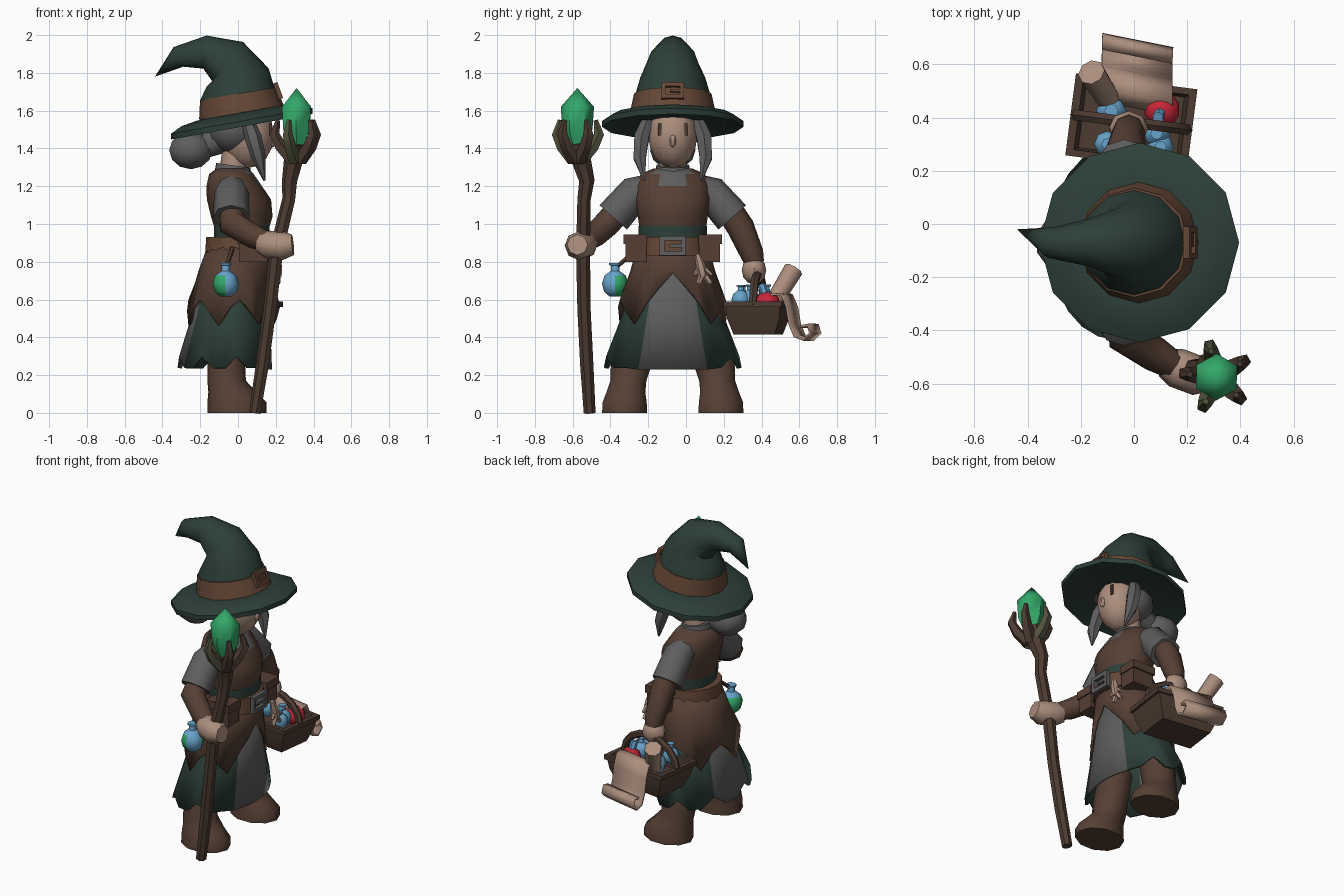
import bpy, bmesh, math
from mathutils import Vector, Matrix

if "Cube" in bpy.data.objects:
    bpy.data.objects.remove(bpy.data.objects["Cube"])

CY = -0.07  # body centre line in y; the figure faces +x


def material(name, *rgb):
    m = bpy.data.materials.new(name)
    m.diffuse_color = (*rgb, 1)
    m.use_nodes = True
    m.node_tree.nodes["Principled BSDF"].inputs["Base Color"].default_value = m.diffuse_color
    return m


GREEN = material("dark green cloth", .026, .050, .040)
BROWN = material("brown leather", .092, .050, .034)
TAN = material("belt brown", .130, .063, .037)
WOOD = material("dark wood", .074, .044, .031)
GREY = material("grey cloth", .112, .112, .115)
SKIN = material("skin and paper", .41, .27, .205)
BLUE = material("blue glass", .14, .37, .60)
RED = material("red glass", .58, .02, .04)
GEM = material("crystal green", .033, .39, .14)
MOSS = material("mossy wood", .085, .085, .045)


def finish(name, bm, mat):
    bmesh.ops.remove_doubles(bm, verts=bm.verts, dist=1e-5)
    bmesh.ops.recalc_face_normals(bm, faces=bm.faces)
    me = bpy.data.meshes.new(name)
    bm.to_mesh(me)
    bm.free()
    me.materials.append(mat)
    ob = bpy.data.objects.new(name, me)
    bpy.context.collection.objects.link(ob)
    return ob


def loft(name, rings, mat, cap=True):
    bm = bmesh.new()
    vs = [[bm.verts.new(p) for p in r] for r in rings]
    n = len(rings[0])
    for a, b in zip(vs, vs[1:]):
        for i in range(n):
            bm.faces.new((a[i], a[(i + 1) % n], b[(i + 1) % n], b[i]))
    if cap:
        bm.faces.new(vs[0])
        bm.faces.new(vs[-1])
    return finish(name, bm, mat)


def ring(cx, cy, z, rx, ry, n=16, slope=0, start=0, hem=None):
    out = []
    for i in range(n):
        a = start + 2 * math.pi * i / n
        x = rx * math.cos(a)
        out.append((cx + x, cy + ry * math.sin(a), z + slope * x + (hem(i) if hem else 0)))
    return out


def tube(name, pts, mat, n=8, ref=None):
    """pts: (x, y, z, radius) along the path"""
    ps = [Vector(p[:3]) for p in pts]
    d = ps[-1] - ps[0]
    ref = Vector(ref) if ref else min((Vector(v) for v in ((1, 0, 0), (0, 1, 0), (0, 0, 1))), key=lambda v: abs(v.dot(d)))
    rings = []
    for k, p in enumerate(ps):
        t = (ps[min(k + 1, len(ps) - 1)] - ps[max(k - 1, 0)]).normalized()
        u = t.cross(ref).normalized()
        v = t.cross(u)
        rings.append([p + pts[k][3] * (u * math.cos(2 * math.pi * i / n) + v * math.sin(2 * math.pi * i / n)) for i in range(n)])
    return loft(name, rings, mat)


def ball(name, c, r, mat, u=12, v=8):
    bm = bmesh.new()
    bmesh.ops.create_uvsphere(bm, u_segments=u, v_segments=v, radius=1, matrix=Matrix.Translation(c) @ Matrix.Diagonal((*r, 1)))
    return finish(name, bm, mat)


def boxes(name, items, mat, loc=(0, 0, 0), rot=(0, 0, 0)):
    bm = bmesh.new()
    for c, s in items:
        bmesh.ops.create_cube(bm, size=1, matrix=Matrix.Translation(c) @ Matrix.Diagonal((*s, 1)))
    ob = finish(name, bm, mat)
    ob.location, ob.rotation_euler = loc, rot
    return ob


def buckle(name, loc, w, h, t, mat, tilt=0):
    boxes(name, [((0, s * (w - t) / 2, 0), (.025, t, h)) for s in (-1, 1)]
          + [((0, 0, s * (h - t) / 2), (.025, w - 2 * t, t)) for s in (-1, 1)]
          + [((0, w * .12, 0), (.02, w * .5, t * .7))], mat, loc, (0, tilt, 0))


def paint(ob, mat, rule):
    ob.data.materials.append(mat)
    for p in ob.data.polygons:
        if rule(p.center):
            p.material_index = len(ob.data.materials) - 1


def thicken(ob, t):
    m = ob.modifiers.new("thickness", "SOLIDIFY")
    m.thickness = t


# Hat: bent cone, drooping tilted brim, band and buckle
tube("hat_cone", [(.02, CY, 1.565, .225), (0, CY, 1.68, .2), (-.003, CY, 1.775, .172), (-.055, CY, 1.86, .132),
                  (-.175, CY, 1.91, .088), (-.315, CY, 1.885, .058), (-.44, CY + .05, 1.78, 0)], GREEN, 12)
loft("hat_brim", [ring(.02, CY, z, r, r, 12, .18) for r, z in
                  ((.15, 1.58), (.24, 1.59), (.32, 1.575), (.375, 1.545), (.375, 1.515), (.3, 1.53), (.2, 1.54))], GREEN)
tube("hat_band", [(.018, CY, 1.59, .227), (.001, CY, 1.69, .205)], TAN, 12)
buckle("hat_buckle", (.212, CY, 1.705), .12, .09, .022, TAN, -.35)

# Head, neck, face and hair
ball("head", (.05, CY, 1.47), (.14, .13, .175), SKIN)
tube("neck", [(-.03, CY, 1.22, .075), (-.01, CY, 1.42, .07)], SKIN)
ball("nose", (.185, CY, 1.44), (.018, .018, .035), SKIN, 6, 4)
ball("hair_cap", (-.02, CY, 1.50), (.145, .15, .13), GREY)
ball("hair_bun", (-.25, CY, 1.39), (.12, .12, .1), GREY, 10, 6)
tube("hair_tie", [(-.1, CY, 1.45, .08), (-.2, CY, 1.4, .06)], GREY)
for s in (-1, 1):
    boxes("eye", [((.172, CY + s * .07, 1.5), (.009, .018, .065))], WOOD)
    tube("hair_lock", [(.04, CY + s * .12, 1.58, .03), (.08, CY + s * .165, 1.46, .045),
                       (.11, CY + s * .175, 1.35, .038), (.14, CY + s * .15, 1.23, .006)], GREY, 6)

# Torso: bodice with shirt showing at the neck, sash and belt
bodice = loft("bodice", [ring(cx, CY, z, rx, ry) for cx, z, rx, ry in
              ((.02, .93, .13, .17), (.02, 1.04, .163, .185), (.005, 1.13, .17, .203), (-.02, 1.2, .147, .2),
               (-.035, 1.265, .118, .17), (-.03, 1.295, .08, .1))], BROWN)
paint(bodice, GREY, lambda c: c.z > 1.29 or (c.z > 1.21 and c.x > 0 and abs(c.y - CY) < .09))
loft("shirt_collar", [ring(-.025, CY, z, r, r, 10, -.15) for z, r in ((1.26, .1), (1.31, .09))], GREY)
loft("waist_sash", [ring(.02, CY, z, .148, .182) for z in (.9, .99)], GREEN)
loft("belt", [ring(.01, CY, z, r, r + .012) for z, r in ((.83, .185), (.93, .178))], TAN)
buckle("belt_buckle", (.2, CY, .885), .14, .105, .025, GREY)
for s in (-1, 1):
    boxes("belt_pouch", [((.08, CY + s * .195, .865), (.15, .11, .13)), ((.08, CY + s * .198, .92), (.165, .125, .05))], BROWN)

# Skirts: jagged overskirt with a front opening, green skirt with grey panels
front_gap = {0: .24, 1: .16, 23: .16, 2: .08, 22: .08, 3: -.03, 21: -.03}
thicken(loft("overskirt", [
    ring(.01, CY, .9, .165, .185, 24), ring(-.015, CY, .75, .195, .225, 24),
    ring(-.045, CY, .5, .225, .29, 24, hem=lambda i: front_gap.get(i, (.04, -.04, .06, .10)[i % 4]))], BROWN, False), .015)
skirt = loft("skirt", [
    ring(-.01, CY, .8, .165, .185, 24), ring(-.04, CY, .5, .21, .275, 24),
    ring(-.07, CY, .25, .25, .365, 24, hem=lambda i: -.02 if i in (0, 1, 2, 22, 23) else (.05 if i % 3 == 1 else -.01))], GREEN, False)
paint(skirt, GREY, lambda c: abs(c.y - CY) < (.18 if c.x > 0 else .16) - .18 * (c.z - .25))
thicken(skirt, .015)

# Boots: low toe cap, narrow ankle, leg leaning inwards
for s in (-1, 1):
    loft("boot", [ring(cx, CY + s * cy, z, rx, ry, 10) for cx, cy, z, rx, ry in
         ((-.005, .255, 0, .157, .125), (-.005, .255, .055, .157, .123), (-.03, .248, .11, .127, .108),
          (-.06, .235, .17, .102, .1), (-.062, .215, .28, .098, .118), (-.06, .17, .42, .1, .1))], BROWN)

# Sleeves, arms and hands
for s in (-1, 1):
    tube("sleeve", [(-.035, CY + s * .1, 1.2, .07), (-.035, CY + s * .2, 1.165, .092),
                    (-.035, CY + s * .315, 1.035, .097)], GREY, 8)
tube("staff_arm", [(-.03, -.33, 1.1, .07), (-.03, -.42, 1.0, .075), (.08, -.49, .935, .066), (.18, -.55, .895, .048)], BROWN)
tube("basket_arm", [(-.03, .2, 1.12, .07), (-.03, .29, .98, .073), (-.02, .35, .84, .062), (-.02, .365, .79, .05)], BROWN)
tube("staff_hand", [(.12, -.52, .9, .058), (.16, -.54, .89, .075), (.24, -.57, .885, .075), (.29, -.575, .89, .055)], SKIN)
ball("basket_hand", (-.02, .36, .755), (.075, .065, .075), SKIN, 8, 6)

# Staff with a forked head holding a crystal
tube("staff", [(.09, -.51, .0, .032), (.13, -.525, .25, .036), (.17, -.54, .55, .036), (.205, -.545, .86, .038),
               (.27, -.54, 1.13, .036), (.275, -.525, 1.23, .042), (.3, -.56, 1.36, .055), (.31, -.575, 1.43, .06)], WOOD, 7)
for i in range(5):
    a = math.radians(30 + 72 * i)
    tube("staff_prong", [(.31 + r * math.cos(a), -.575 + r * math.sin(a), z, w) for r, z, w in
         ((.02, 1.34, .04), (.085, 1.41, .034), (.118, 1.475, .028), (.1, 1.55, .012))],
         MOSS if i in (1, 3) else WOOD, 5, (-math.sin(a), math.cos(a), 0))
loft("crystal", [ring(.31, -.575, z, r, r, 6, start=.5) for z, r in ((1.38, .03), (1.5, .08), (1.62, .088), (1.72, 0))], GEM)

# Basket with open top and arched handle
corner = math.pi / 4
basket = loft("basket", [ring(0, 0, z, x * 2 ** .5, y * 2 ** .5, 4, start=corner) for z, x, y in
              ((.415, .165, .11), (.5, .2, .14), (.56, .215, .145), (.56, .23, .155), (.59, .23, .155),
               (.59, .2, .13), (.5, .185, .12))], WOOD)
handle = tube("basket_handle", [(.21 * math.cos(a), 0, .57 + .165 * math.sin(a), .023)
              for a in (math.pi * k / 8 for k in range(9))], WOOD, 6, (0, 1, 0))
for ob in (basket, handle):
    ob.location, ob.rotation_euler = (-.01, .382, 0), (0, 0, -.13)


# Bottles in the basket and a two-colour flask at the hip
def bottle(name, x, y, z, r, mat):
    return loft(name, [ring(x, y, z + h * r, w * r, w * r, 8) for h, w in
                ((-1, .4), (-.6, .85), (0, 1), (.6, .8), (.95, .33), (1.35, .3), (1.4, .45), (1.55, .45))], mat)


for x, y, z, r in ((-.085, .425, .59, .058), (.085, .34, .6, .052), (.10, .29, .6, .05), (-.1, .3, .6, .05)):
    bottle("basket_bottle", x, y, z, r, BLUE)
ball("red_flask", (.105, .43, .585), (.068, .068, .055), RED, 10, 6)
tube("red_flask_neck", [(.1, .42, .62, .02), (.09, .4, .68, .022)], BLUE, 6)
flask = bottle("hip_flask", -.065, -.375, .685, .07, BLUE)
paint(flask, GEM, lambda c: c.z < .735 and (c.x + .065) - (c.y + .375) < .05)
tube("flask_cord", [(-.06, -.36, .78, .012), (-.03, -.26, .87, .012)], BROWN, 5)

# Scrolls: one upright roll, one sheet draped over the basket side
tube("rolled_scroll", [(-.09, .46, .58, .045), (-.16, .57, .76, .052)], SKIN, 8)
profile = [(.45, .6), (.5, .635), (.555, .63), (.585, .56), (.6, .47), (.625, .41), (.665, .395), (.695, .425), (.685, .46), (.65, .45)]
bm = bmesh.new()
rows = [[bm.verts.new((x, y - .015 - .2 * x, z)) for x in (-.12, .145)] for y, z in profile]
for a, b in zip(rows, rows[1:]):
    bm.faces.new((a[0], a[1], b[1], b[0]))
thicken(finish("draped_scroll", bm, SKIN), .014)

# Root charm hanging from the belt
tube("charm_body", [(.205, .06, .84, .014), (.21, .075, .79, .024), (.21, .085, .75, .028), (.21, .09, .72, .022)], SKIN, 6)
for y in (.065, .13):
    tube("charm_leg", [(.21, .09, .74, .018), (.21, y, .685, .014)], SKIN, 5)
    tube("charm_arm", [(.21, .08, .78, .014), (.215, y - .01 + (y - .09) * .4, .73, .01)], SKIN, 5)

# Shading: soft on shallow angles, sharp elsewhere
for ob in bpy.context.collection.objects:
    ob.select_set(True)
    bpy.context.view_layer.objects.active = ob
bpy.ops.object.shade_smooth_by_angle(angle=math.radians(47))
